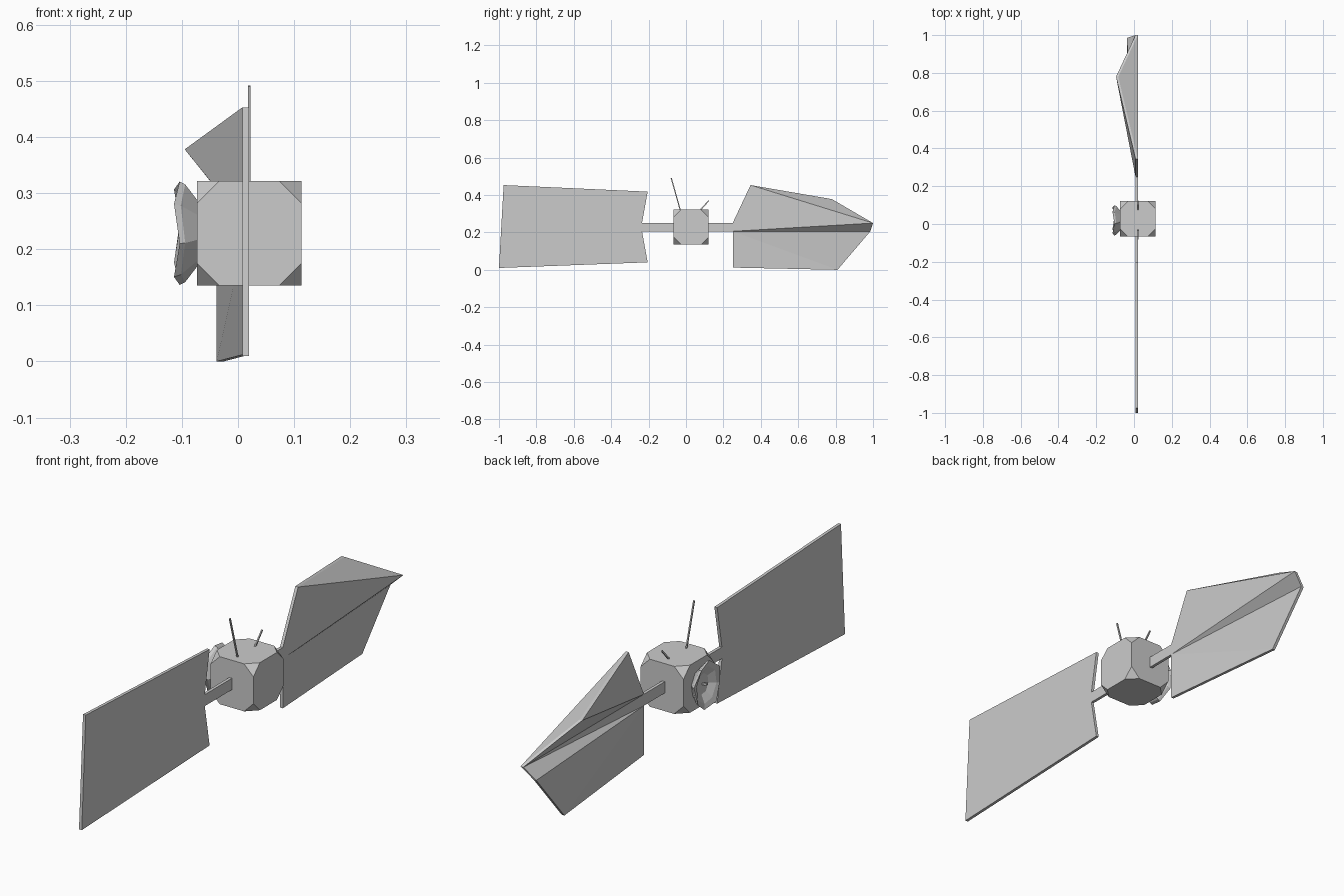
import bpy, bmesh, math
from itertools import product
from mathutils import Vector

if "Cube" in bpy.data.objects:
    bpy.data.objects.remove(bpy.data.objects["Cube"])

C = Vector((0.02, 0.027, 0.2285))   # body centre
X0, X1 = 0.008, 0.020               # panel back / front planes


def finish(name, bm):
    bmesh.ops.recalc_face_normals(bm, faces=bm.faces)
    me = bpy.data.meshes.new(name)
    bm.to_mesh(me)
    bm.free()
    ob = bpy.data.objects.new(name, me)
    bpy.context.collection.objects.link(ob)
    return ob


def slab(name, outline, front_faces, back_faces):
    """Thin plate: outline given on the back, front shifted along x."""
    bm = bmesh.new()
    back = [bm.verts.new(p) for p in outline]
    front = [bm.verts.new((p[0] + X1 - X0, p[1], p[2])) for p in outline]
    for vs, faces in ((front, front_faces), (back, back_faces)):
        for f in faces:
            bm.faces.new([vs[i] for i in f])
    n = len(outline)
    for i in range(n):
        j = (i + 1) % n
        bm.faces.new((back[i], back[j], front[j], front[i]))
    return finish(name, bm)


def rod(name, a, b, w, d):
    """Square bar between two points."""
    a, b = Vector(a), Vector(b)
    axis = (b - a).normalized()
    side = Vector((1, 0, 0))
    if abs(axis.x) > 0.9:
        side = Vector((0, 1, 0))
    up = axis.cross(side).normalized()
    bm = bmesh.new()
    ends = [[bm.verts.new(p + side * sx * w / 2 + up * sy * d / 2)
             for sx, sy in ((-1, -1), (1, -1), (1, 1), (-1, 1))] for p in (a, b)]
    for i in range(4):
        j = (i + 1) % 4
        bm.faces.new((ends[0][i], ends[0][j], ends[1][j], ends[1][i]))
    for e in ends:
        bm.faces.new(e)
    return finish(name, bm)


# body: cube with its corners cut off
bm = bmesh.new()
h, k = 0.0935, 0.053
for s in product((-1, 1), repeat=3):
    for cut in range(3):
        bm.verts.new([C[i] + s[i] * (k if i == cut else h) for i in range(3)])
bmesh.ops.convex_hull(bm, input=bm.verts)
bmesh.ops.dissolve_limit(bm, angle_limit=0.02, verts=bm.verts, edges=bm.edges)
finish("body", bm)

# cross arm carrying both panels
rod("panel_arm", ((X0 + X1) / 2, -0.235, 0.2285), ((X0 + X1) / 2, 0.25, 0.2285), X1 - X0, 0.045)

# intact flat panel
flat = [(X0, y, z) for y, z in ((-1, 0.01), (-0.205, 0.04), (-0.235, 0.205),
                                (-0.235, 0.251), (-0.205, 0.418), (-0.975, 0.453))]
slab("flat_panel", flat, [range(6)], [range(6)])

# bent panel: folded upper leaf, twisted spine strip, lower leaf
bent = [(X0, 0.25, 0.206), (X0, 0.25, 0.012), (-0.038, 0.81, 0.0), (-0.038, 0.985, 0.205),
        (X0, 1.0, 0.25), (-0.095, 0.78, 0.378), (X0, 0.345, 0.453), (X0, 0.25, 0.251)]
lower = [(0, 1, 2), (0, 2, 3), (0, 3, 4), (0, 4, 7)]
slab("bent_panel", bent, lower + [(7, 4, 6), (6, 4, 5)], lower + [(7, 5, 6), (7, 4, 5)])

# dish: eight-sided lathe on the -x face with an uneven rim
bm = bmesh.new()
N = 8
rings = []
for r, x, wob in ((0.055, -0.070, 0), (0.086, -0.098, 0.004), (0.091, -0.109, 0.005),
                  (0.070, -0.103, 0), (0.040, -0.086, 0)):
    ring = []
    for i in range(N):
        a = 2 * math.pi * (i + 0.25) / N
        ring.append(bm.verts.new((x + wob * (-1) ** i, 0.019 + 0.9 * r * math.cos(a),
                                  C.z + r * math.sin(a) * 1.03)))
    rings.append(ring)
for r0, r1 in zip(rings, rings[1:]):
    for i in range(N):
        j = (i + 1) % N
        bm.faces.new((r0[i], r0[j], r1[j], r1[i]))
bm.faces.new(rings[0])
bm.faces.new(rings[-1])
finish("dish", bm)
rod("dish_feed", (-0.083, 0.019, C.z), (-0.106, 0.019, C.z + 0.005), 0.008, 0.008)

# two whip antennas on the roof
rod("long_antenna", (0.02, -0.028, 0.31), (0.02, -0.079, 0.491), 0.005, 0.006)
rod("short_antenna", (0.02, 0.068, 0.31), (0.02, 0.122, 0.370), 0.005, 0.006)
